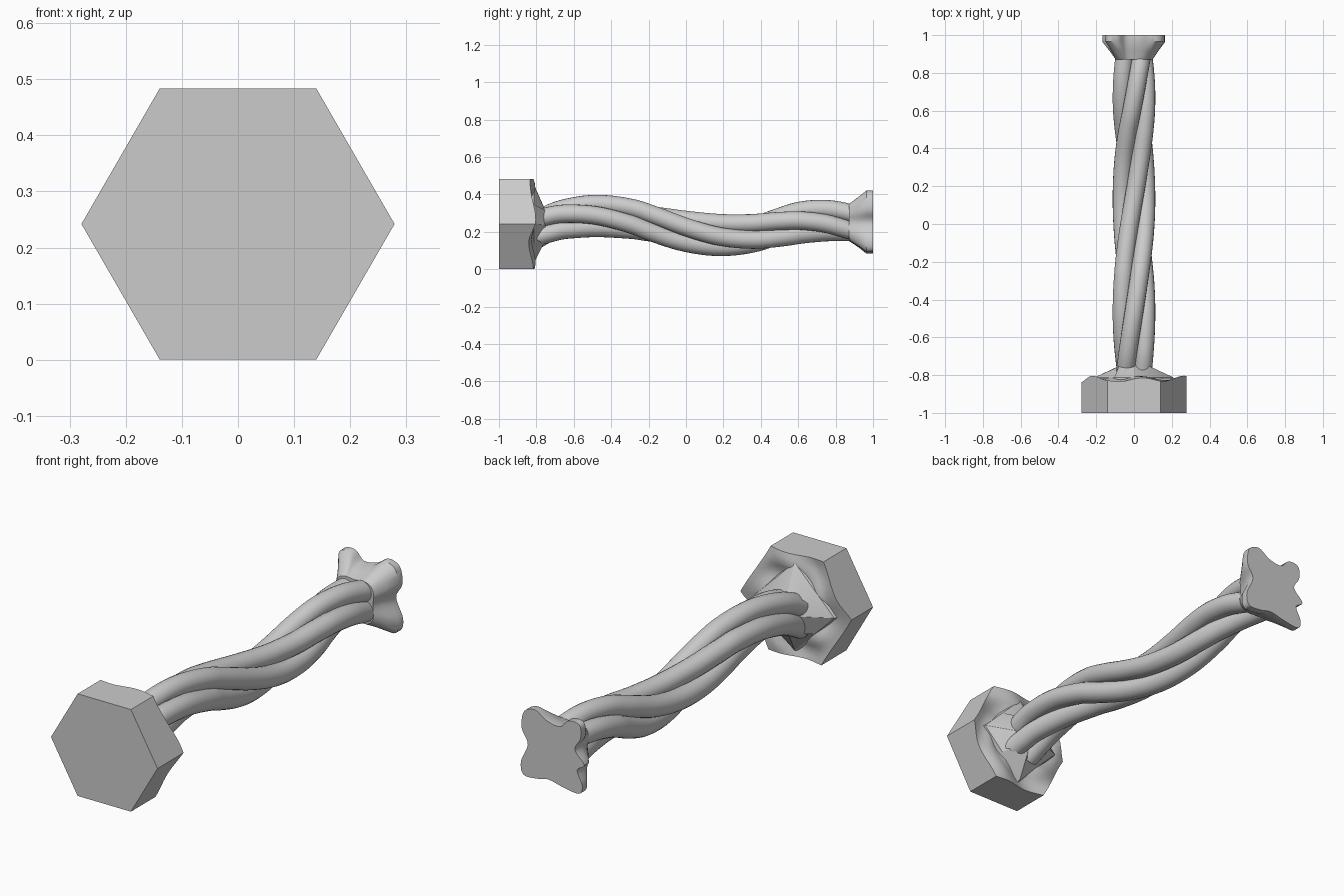
import bpy, bmesh
from math import sin, cos, pi, radians, atan2, hypot
from mathutils import Vector

cube = bpy.data.objects.get("Cube")
if cube:
    bpy.data.objects.remove(cube, do_unlink=True)

grey = bpy.data.materials.new("plain grey")
grey.use_nodes = True
tone = (0.6, 0.6, 0.6, 1)
grey.diffuse_color = tone
grey.node_tree.nodes["Principled BSDF"].inputs["Base Color"].default_value = tone


def finish(obj, angle):
    bpy.ops.object.select_all(action='DESELECT')
    obj.select_set(True)
    bpy.context.view_layer.objects.active = obj
    if obj.type == 'CURVE':
        bpy.ops.object.convert(target='MESH')
    bpy.ops.object.shade_smooth_by_angle(angle=radians(angle))


def loft(name, rings, angle=35):
    """Skin equal-length rings and cap both ends."""
    bm = bmesh.new()
    loops = [[bm.verts.new(p) for p in ring] for ring in rings]
    for a, b in zip(loops, loops[1:]):
        for i in range(len(a)):
            j = (i + 1) % len(a)
            bm.faces.new((a[i], a[j], b[j], b[i]))
    bm.faces.new(loops[0][::-1])
    bm.faces.new(loops[-1])
    bmesh.ops.recalc_face_normals(bm, faces=bm.faces)
    mesh = bpy.data.meshes.new(name)
    bm.to_mesh(mesh)
    bm.free()
    obj = bpy.data.objects.new(name, mesh)
    bpy.context.collection.objects.link(obj)
    mesh.materials.append(grey)
    finish(obj, angle)


def spline(points, steps, closed=False):
    """Smooth curve through the points."""
    pts = [Vector(p) for p in points]
    n = len(pts)
    pick = (lambda i: pts[i % n]) if closed else (lambda i: pts[max(0, min(n - 1, i))])
    out = []
    for i in range(n if closed else n - 1):
        a, b, c, d = (pick(i + k) for k in (-1, 0, 1, 2))
        for s in range(steps):
            t = s / steps
            out.append(b + (c - a) * (t / 2) + (2 * a - 5 * b + 4 * c - d) * (t * t / 2)
                       + (3 * b - a - 3 * c + d) * (t ** 3 / 2))
    return out if closed else out + [pts[-1]]


MID = 0.242

# Hexagonal head with a rippled back
SIDES, PER = 6, 10
corners = [Vector((cos(pi * k / 3), sin(pi * k / 3))) * 0.279 for k in range(SIDES)]
outline = [corners[k].lerp(corners[(k + 1) % SIDES], s / PER)
           for k in range(SIDES) for s in range(PER)]


def ripple(p):
    a = atan2(p.y, p.x)
    r = p.length / 0.279
    return -0.822 + 0.014 * r * sin(5 * a + 0.8) + 0.007 * sin(14 * r + 3 * a)


head = [[(p.x, -1, MID + p.y) for p in outline]]
for k in range(10, 0, -1):
    ring = [p * (k / 10) for p in outline]
    head.append([(p.x, ripple(p), MID + p.y) for p in ring])
loft("hexagonal_head", head)

# Diamond collar that flares from the strands to the head
collar = []
for y, z, axis, diagonal in ((-0.85, 0.242, 0.225, 0.159), (-0.812, 0.242, 0.208, 0.147),
                             (-0.752, 0.236, 0.075, 0.112)):
    collar.append([(r * cos(k * pi / 4), y, z + r * sin(k * pi / 4))
                   for k in range(8) for r in [diagonal if k % 2 else axis]])
loft("diamond_collar", collar, 20)

# Four twisted strands: path points hold y, z and turn in degrees
path = spline([(-0.82, 0.205, 54), (-0.75, 0.235, 43), (-0.65, 0.267, 28),
               (-0.48, 0.285, 2), (-0.3, 0.27, -25), (-0.18, 0.243, -43),
               (0, 0.203, -70), (0.18, 0.183, -97), (0.35, 0.192, -122),
               (0.5, 0.223, -147), (0.62, 0.25, -171), (0.75, 0.26, -195),
               (0.87, 0.25, -217), (0.93, 0.243, -226)], 6)
for k in range(4):
    curve = bpy.data.curves.new("strand", 'CURVE')
    curve.dimensions = '3D'
    curve.bevel_depth = 0.049
    curve.bevel_resolution = 8
    curve.use_fill_caps = True
    line = curve.splines.new('POLY')
    line.points.add(len(path) - 1)
    for i, p in enumerate(path):
        t = path[min(i + 1, len(path) - 1)] - path[max(i - 1, 0)]
        size = hypot(t.x, t.y)
        a = radians(p.z + 90 * k)
        up = 0.064 * sin(a) / size
        line.points[i].co = (0.064 * cos(a), p.x - t.y * up, p.y + t.x * up, 1)
    curve.materials.append(grey)
    strand = bpy.data.objects.new("strand_%d" % (k + 1), curve)
    bpy.context.collection.objects.link(strand)
    finish(strand, 50)

# Lobed foot that flares out to a flat end
lobes = spline([(0.148, 0.15), (0.09, 0.173), (0.03, 0.138), (-0.04, 0.128),
                (-0.085, 0.168), (-0.142, 0.162), (-0.148, 0.10), (-0.118, 0.04),
                (-0.168, -0.02), (-0.13, -0.055), (-0.157, -0.12), (-0.14, -0.163),
                (-0.06, -0.155), (0.02, -0.138), (0.08, -0.15), (0.15, -0.15),
                (0.164, -0.09), (0.128, 0), (0.16, 0.07)], 5, closed=True)


def foot_ring(y, z, blend):
    ring = []
    for p in lobes:
        a = atan2(p.y, p.x)
        neck = 0.108 - 0.012 * cos(4 * a)
        q = p.lerp(p.normalized() * neck, blend)
        ring.append((q.x, y, z + q.y))
    return ring


loft("lobed_foot", [foot_ring(0.872, 0.25, 1), foot_ring(0.92, 0.249, 0.5),
                    foot_ring(0.965, 0.248, 0), foot_ring(1, 0.248, 0)], 40)
